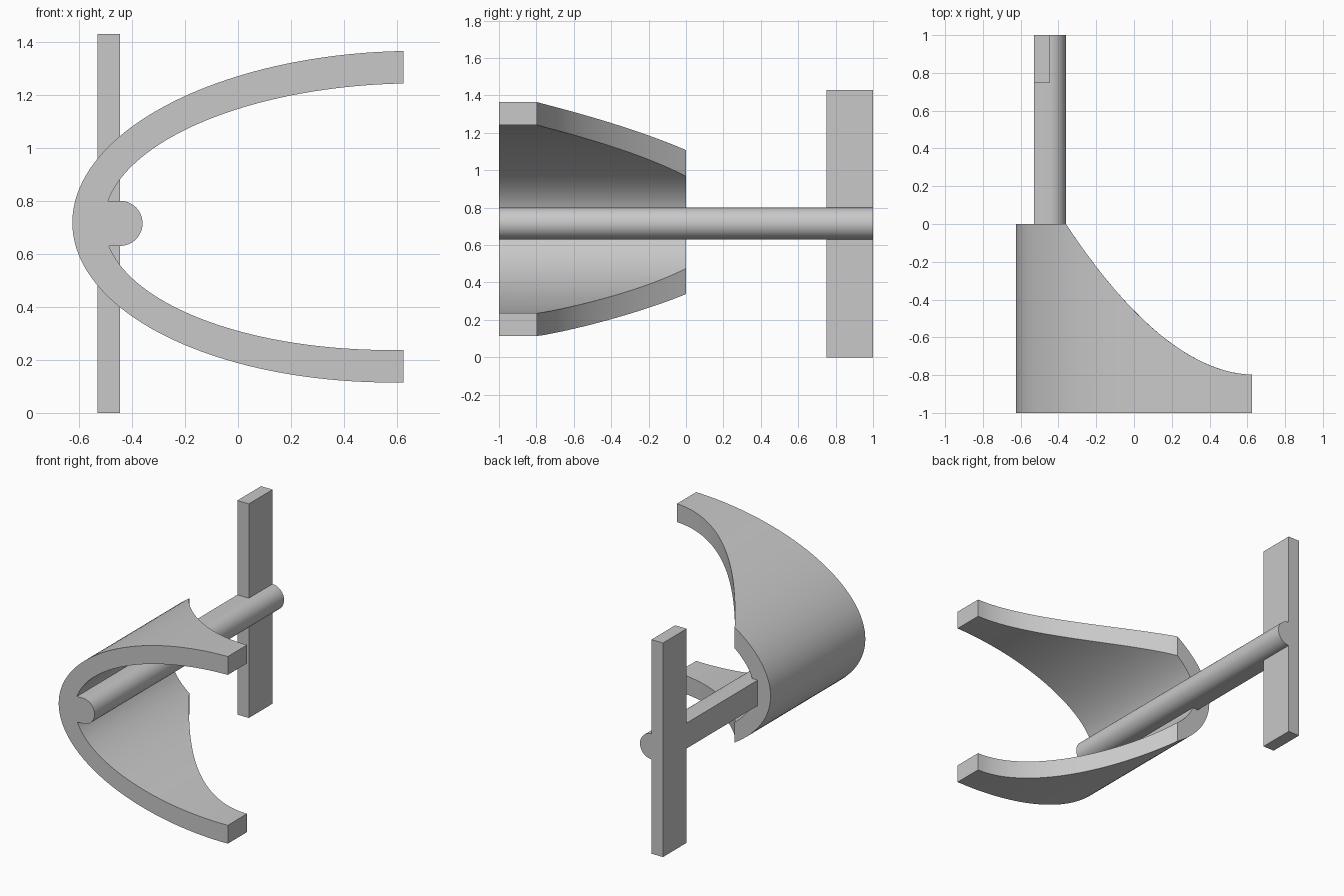
import bpy, bmesh, math

cube = bpy.data.objects.get("Cube")
if cube:
    bpy.data.objects.remove(cube, do_unlink=True)

grey = bpy.data.materials.new("plain grey")
grey.use_nodes = True
grey.diffuse_color = (0.58, 0.58, 0.58, 1)
grey.node_tree.nodes["Principled BSDF"].inputs["Base Color"].default_value = grey.diffuse_color

TIP_X, KINK_X, MID_Z = 0.625, -0.36, 0.74
BAR_X0, BAR_X1 = -0.53, -0.445


def add_object(name, bm, smooth=False):
    bmesh.ops.recalc_face_normals(bm, faces=bm.faces)
    mesh = bpy.data.meshes.new(name)
    bm.to_mesh(mesh)
    bm.free()
    mesh.materials.append(grey)
    obj = bpy.data.objects.new(name, mesh)
    bpy.context.collection.objects.link(obj)
    if smooth:
        bpy.ops.object.select_all(action='DESELECT')
        obj.select_set(True)
        bpy.context.view_layer.objects.active = obj
        bpy.ops.object.shade_smooth_by_angle(angle=math.radians(30))
    return obj


def extrude_profile(name, points, y0, y1, smooth=False):
    """Extrude a closed x-z outline along y."""
    bm = bmesh.new()
    face = bm.faces.new([bm.verts.new((x, y0, z)) for x, z in points])
    ext = bmesh.ops.extrude_face_region(bm, geom=[face])["geom"]
    verts = [v for v in ext if isinstance(v, bmesh.types.BMVert)]
    bmesh.ops.translate(bm, verts=verts, vec=(0, y1 - y0, 0))
    return add_object(name, bm, smooth)


def half_ellipse(a, b, steps=32):
    """Open, slightly slanted half ellipse with a sample exactly at the kink."""
    kink = math.acos((TIP_X - KINK_X) / a)
    stops = [-math.pi / 2, -kink, kink, math.pi / 2]
    angles = [s + (e - s) * i / steps for s, e in zip(stops, stops[1:]) for i in range(steps)]
    return [(TIP_X - a * math.cos(t), MID_Z - 0.022 * math.cos(t) + b * math.sin(t))
            for t in angles + [stops[-1]]]


def back_edge(x):
    """Depth of the swept rear edge of the shell."""
    u = min(1, (TIP_X - x) / (TIP_X - KINK_X))
    return -0.797 * (1 - u ** 1.88)


# Curved shell with swept rear edges
bm = bmesh.new()
rings = []
for (xo, zo), (xi, zi) in zip(half_ellipse(1.25, 0.625), half_ellipse(1.13, 0.5025)):
    rings.append([bm.verts.new(p) for p in (
        (xo, -1, zo), (xo, back_edge(xo), zo), (xi, back_edge(xi), zi), (xi, -1, zi))])
for r, s in zip(rings, rings[1:]):
    for k in range(4):
        n = (k + 1) % 4
        bm.faces.new((r[k], r[n], s[n], s[k]))
bm.faces.new(rings[0])
bm.faces.new(rings[-1])
add_object("curved_shell", bm, smooth=True)

# Long rod: flat back, rounded front side
R, ROD_Z = 0.085, 0.715
arc = [(BAR_X1 + R * math.cos(t), ROD_Z + R * math.sin(t))
       for t in (math.pi * (i / 32 - 0.5) for i in range(33))]
extrude_profile("rod", [(BAR_X0, ROD_Z + R), (BAR_X0, ROD_Z - R)] + arc, -1, 1, smooth=True)

# Upright bar at the rear end
extrude_profile("upright_bar", [(BAR_X0, 0), (BAR_X1, 0), (BAR_X1, 1.43), (BAR_X0, 1.43)], 0.75, 1)
